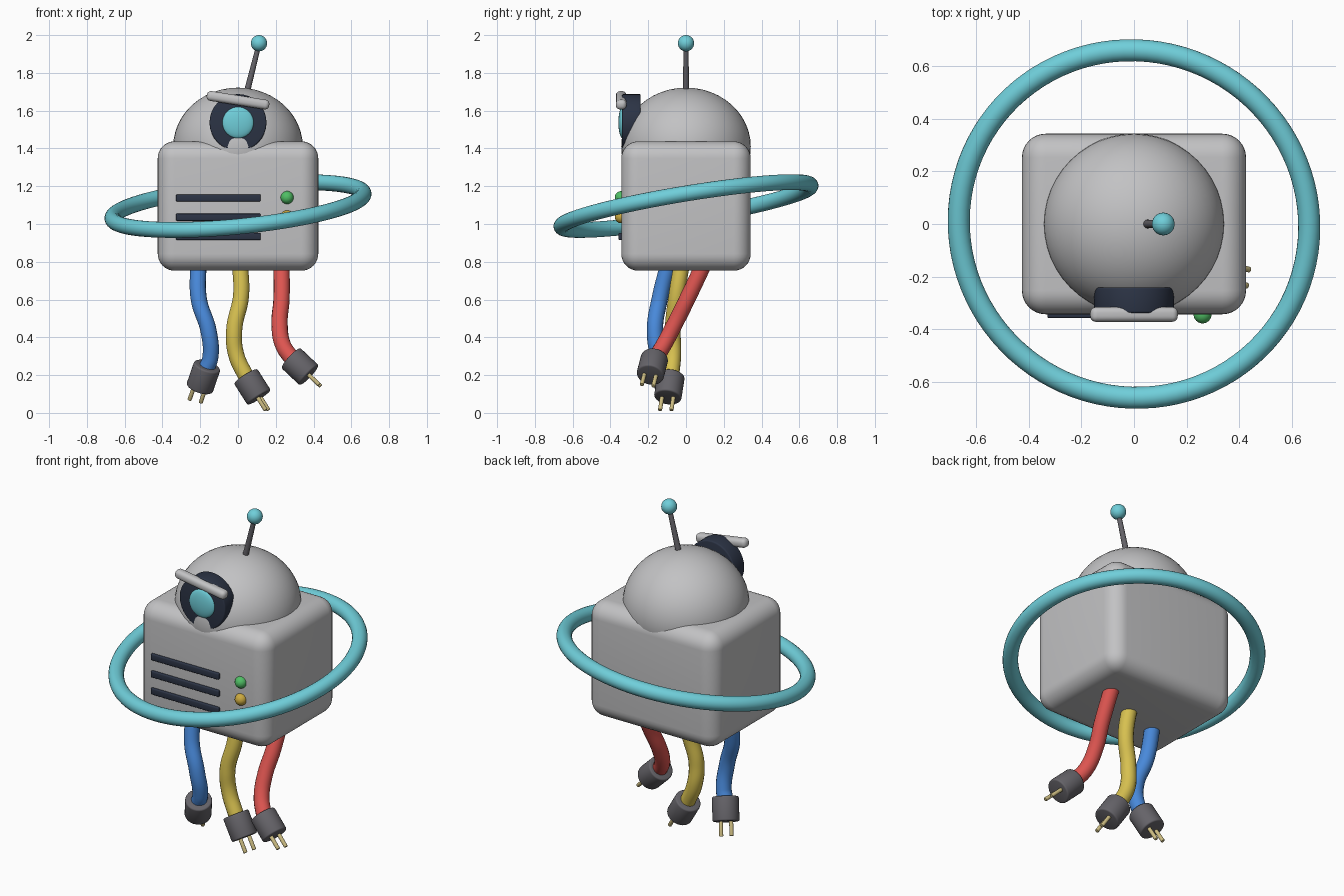
import bpy
from math import radians, pi
from mathutils import Vector

cube = bpy.data.objects.get("Cube")
if cube:
    bpy.data.objects.remove(cube, do_unlink=True)


def material(name, r, g, b):
    m = bpy.data.materials.new(name)
    m.use_nodes = True
    m.diffuse_color = (r, g, b, 1)
    m.node_tree.nodes["Principled BSDF"].inputs["Base Color"].default_value = (r, g, b, 1)
    return m


GREY = material("light grey", .54, .54, .55)
CYAN = material("cyan", .16, .62, .70)
NAVY = material("dark navy", .025, .034, .06)
STEEL = material("dark grey", .13, .125, .14)
BLUE = material("blue", .065, .25, .70)
YELLOW = material("yellow", .68, .53, .08)
RED = material("red", .72, .09, .08)
GOLD = material("pale gold", .60, .50, .22)
GREEN = material("green", .08, .52, .13)
AMBER = material("amber", .60, .40, .05)


def finish(name, mat, bevel=0, segments=3):
    """Name, colour, round and smooth the active object."""
    ob = bpy.context.object
    ob.name = name
    ob.data.materials.append(mat)
    bpy.ops.object.transform_apply(location=False, rotation=False, scale=True)
    if bevel:
        mod = ob.modifiers.new("rounding", 'BEVEL')
        mod.width, mod.segments = bevel, segments
        mod.limit_method, mod.angle_limit = 'ANGLE', radians(40)
        bpy.ops.object.modifier_apply(modifier=mod.name)
    bpy.ops.object.shade_smooth_by_angle(angle=radians(35))
    return ob


def box(name, loc, size, mat, bevel, segments=3, rot=(0, 0, 0)):
    bpy.ops.mesh.primitive_cube_add(size=1, location=loc, rotation=rot)
    bpy.context.object.scale = size
    return finish(name, mat, bevel, segments)


def ball(name, loc, radii, mat):
    bpy.ops.mesh.primitive_uv_sphere_add(segments=48, ring_count=24, radius=1, location=loc)
    bpy.context.object.scale = radii
    return finish(name, mat)


def rod(name, start, end, radius, mat, bevel=0, tip=None):
    start, end = Vector(start), Vector(end)
    axis = end - start
    bpy.ops.mesh.primitive_cone_add(
        vertices=32, radius1=radius, radius2=radius if tip is None else tip,
        depth=axis.length, location=(start + end) / 2,
        rotation=axis.to_track_quat('Z', 'Y').to_euler())
    return finish(name, mat, bevel)


def tube(name, points, radius, mat):
    curve = bpy.data.curves.new(name, 'CURVE')
    curve.dimensions = '3D'
    curve.bevel_depth, curve.bevel_resolution = radius, 6
    curve.use_fill_caps = True
    spline = curve.splines.new('BEZIER')
    spline.bezier_points.add(len(points) - 1)
    for bp, co in zip(spline.bezier_points, points):
        bp.co = co
        bp.handle_left_type = bp.handle_right_type = 'AUTO'
    ob = bpy.data.objects.new(name, curve)
    bpy.context.collection.objects.link(ob)
    bpy.ops.object.select_all(action='DESELECT')
    ob.select_set(True)
    bpy.context.view_layer.objects.active = ob
    bpy.ops.object.convert(target='MESH')
    return finish(name, mat)


# Body and domed head
box("body", (0, 0, 1.095), (.85, .685, .685), GREY, .09, 8)
ball("head", (0, 0, 1.41), (.343, .343, .312), GREY)

# Tilted ring around the body
bpy.ops.mesh.primitive_torus_add(
    major_radius=.668, minor_radius=.042, major_segments=96, minor_segments=20,
    location=(0, 0, 1.095),
    rotation=Vector((-.1, -.165, 1)).to_track_quat('Z', 'Y').to_euler())
finish("ring", CYAN)

# Eye with lens and slanted brow
rod("eye_housing", (0, -.24, 1.537), (0, -.338, 1.537), .151, NAVY, .008)
ball("eye_lens", (0, -.336, 1.537), (.083, .022, .083), CYAN)
box("brow", (0, -.343, 1.655), (.335, .056, .052), GREY, .022, 5, (0, radians(9), 0))

# Antenna
rod("antenna_rod", (.04, 0, 1.67), (.108, 0, 1.94), .017, STEEL, tip=.013)
ball("antenna_ball", (.111, 0, 1.957), (.043,) * 3, CYAN)

# Front vents and indicator lights
for i in range(3):
    box(f"vent_{i + 1}", (-.104, -.345, 1.138 - .102 * i), (.448, .024, .038), NAVY, .006)
for i, (label, mat) in enumerate((("green", GREEN), ("amber", AMBER))):
    ball(f"{label}_light", (.26, -.343, 1.14 - .102 * i), (.034,) * 3, mat)


def cable(name, mat, path, centre, direction, pin_axis):
    """Bent cable ending in a two-pin plug."""
    d = Vector(direction).normalized()
    c = Vector(centre)
    side = Vector(pin_axis)
    side = (side - d * side.dot(d)).normalized()
    tube(f"{name}_cable", path + [c - d * .05], .043, mat)
    rod(f"{name}_plug", c - d * .068, c + d * .068, .073, STEEL, .009)
    for i, s in enumerate((-1, 1)):
        base = c + side * s * .031
        rod(f"{name}_pin_{i + 1}", base + d * .05, base + d * .148, .011, GOLD, .003)


cable("blue", BLUE,
      [(-.21, -.09, .80), (-.207, -.14, .60), (-.155, -.165, .43), (-.147, -.145, .29)],
      (-.183, -.112, .19), (-.3, .38, -.87), (1, .1, 0))
cable("yellow", YELLOW,
      [(.01, -.02, .80), (.016, -.05, .62), (-.02, -.07, .44), (-.01, -.068, .31)],
      (.076, -.088, .138), (.52, -.13, -.82), (.25, 1, 0))
cable("red", RED,
      [(.23, .10, .80), (.23, .005, .60), (.22, -.06, .47), (.238, -.118, .36)],
      (.328, -.178, .245), (.7, -.17, -.66), (0, 1, 0))
